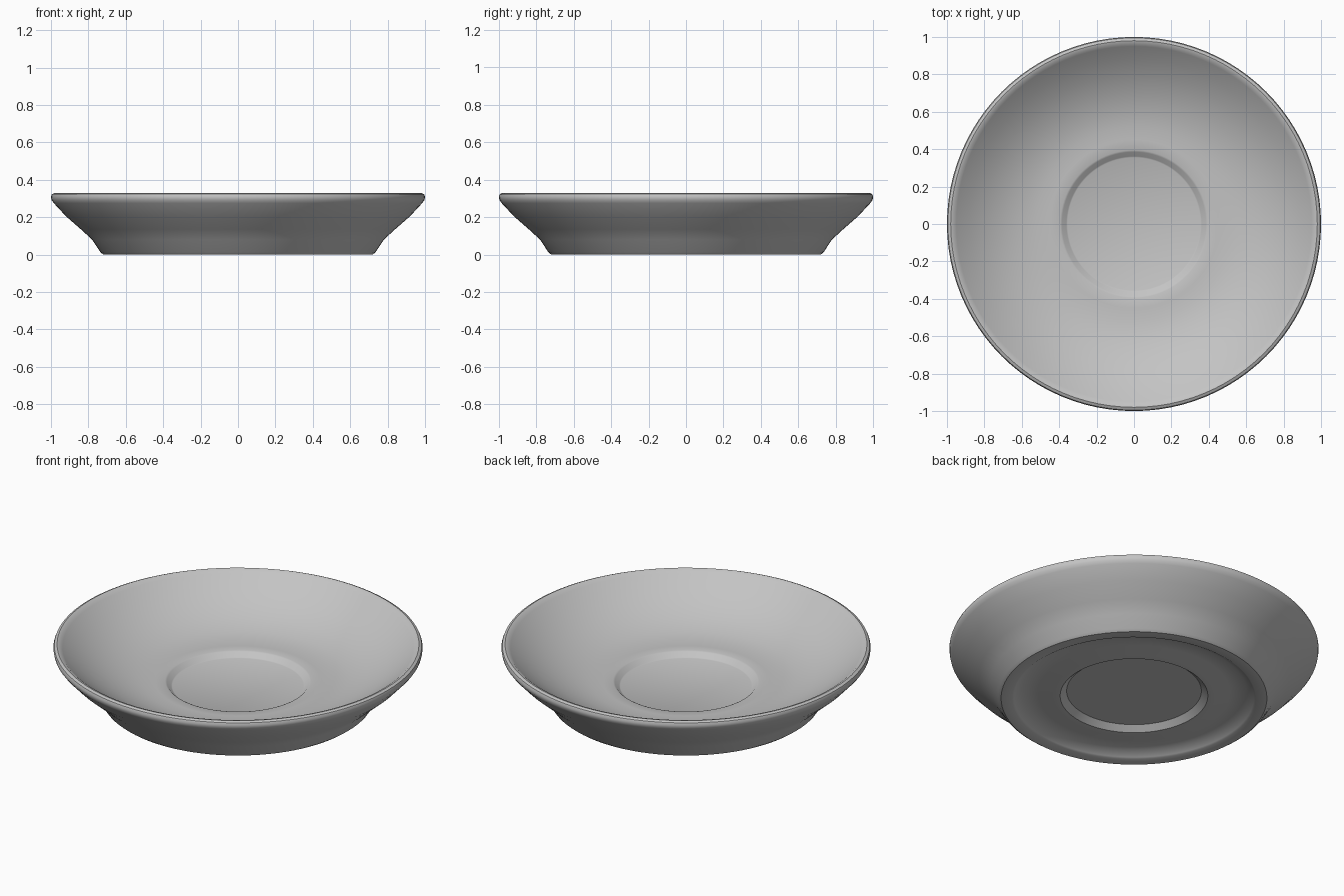
import bpy
import bmesh
import math

cube = bpy.data.objects.get("Cube")
if cube:
    bpy.data.objects.remove(cube, do_unlink=True)

# Glazed grey ceramic
grey = bpy.data.materials.new("ceramic grey")
colour = (0.55, 0.55, 0.55, 1)
grey.diffuse_color = colour
grey.use_nodes = True
grey.node_tree.nodes["Principled BSDF"].inputs["Base Color"].default_value = colour

# Cross-section as (radius, height), from the underside centre to the well centre
underside = [(0, .045), (.365, .045), (.40, .015), (.44, .015), (.52, .03), (.61, .03), (.65, .006)]
outer_wall = [(.66, 0), (.72, 0), (.735, .012), (.78, .08), (.84, .135), (.92, .205), (.985, .275)]
rim = [(.997, .292), (1, .31), (.995, .323), (.98, .33), (.965, .326), (.95, .313)]
bowl = [(.88, .26), (.8, .207), (.7, .158), (.6, .126), (.52, .113), (.45, .11), (.395, .11)]
well = [(.385, .106), (.362, .083), (.355, .08), (0, .08)]
profile = underside + outer_wall + rim + bowl + well

# Revolve the cross-section into the saucer
bm = bmesh.new()
verts = [bm.verts.new((r, 0, z)) for r, z in profile]
edges = [bm.edges.new(pair) for pair in zip(verts, verts[1:])]
bmesh.ops.spin(bm, geom=verts + edges, cent=(0, 0, 0), axis=(0, 0, 1),
               angle=math.tau, steps=96, use_merge=True)
bmesh.ops.remove_doubles(bm, verts=bm.verts, dist=0.0005)
bmesh.ops.recalc_face_normals(bm, faces=bm.faces)
mesh = bpy.data.meshes.new("saucer")
bm.to_mesh(mesh)
bm.free()
mesh.materials.append(grey)
saucer = bpy.data.objects.new("saucer", mesh)
bpy.context.collection.objects.link(saucer)

# Smooth glaze with crisp well and foot edges
bpy.ops.object.select_all(action="DESELECT")
saucer.select_set(True)
bpy.context.view_layer.objects.active = saucer
bpy.ops.object.shade_smooth_by_angle(angle=math.radians(35))
